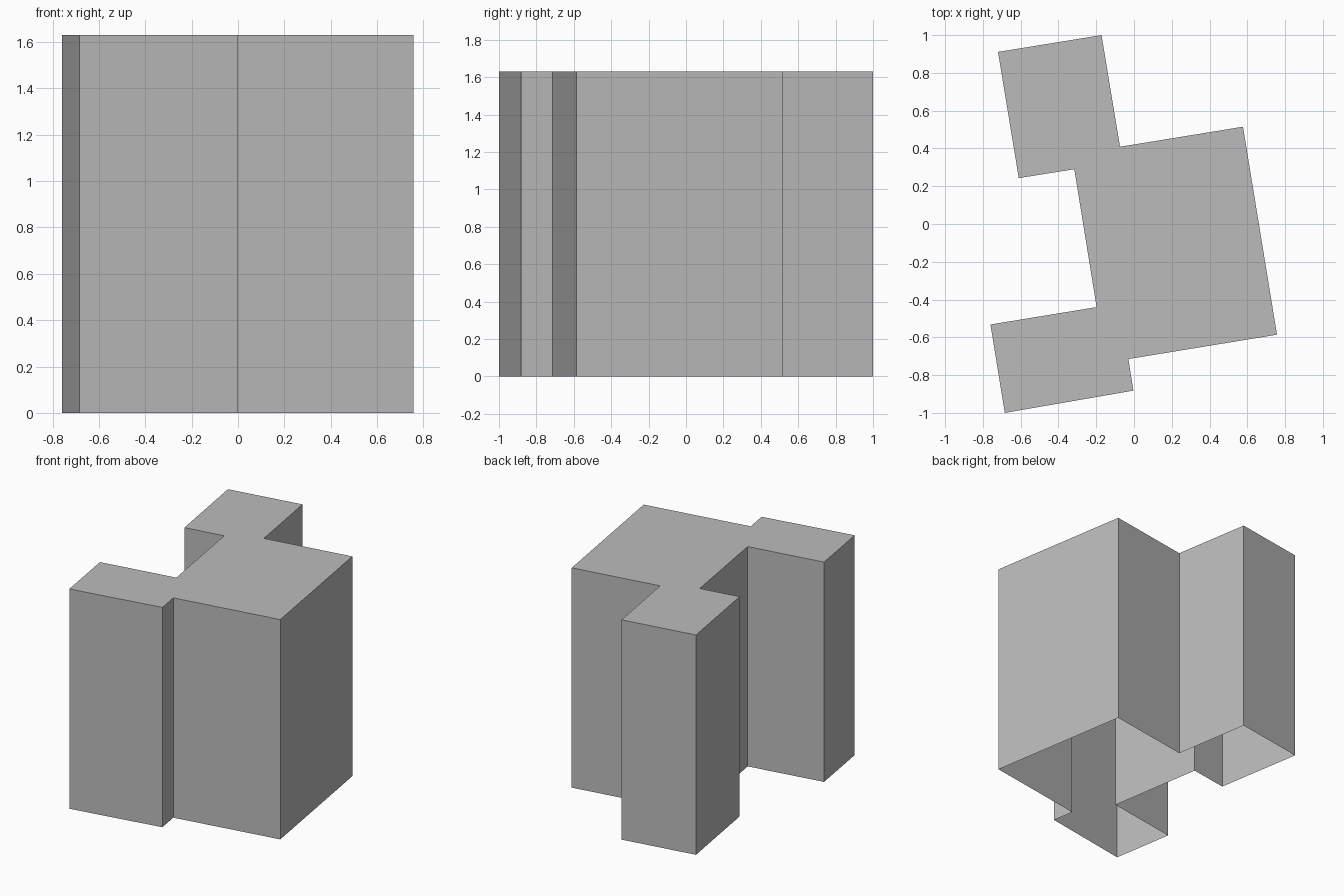
import bpy
import bmesh

HEIGHT = 1.63

cube = bpy.data.objects.get("Cube")
if cube:
    bpy.data.objects.remove(cube, do_unlink=True)

# Plain grey wall and roof material
grey = bpy.data.materials.new("plain_grey")
grey.use_nodes = True
colour = (0.5, 0.5, 0.5, 1.0)
grey.diffuse_color = colour
grey.node_tree.nodes["Principled BSDF"].inputs["Base Color"].default_value = colour

# Footprint, counter-clockwise: main block, rear wing, front wing
footprint = [
    (0.757, -0.586), (0.577, 0.515), (-0.074, 0.409),
    (-0.172, 1.0), (-0.72, 0.911), (-0.61, 0.243),
    (-0.316, 0.29), (-0.198, -0.44), (-0.76, -0.532),
    (-0.684, -1.0), (-0.003, -0.882), (-0.03, -0.715),
]


def build_shell(name, outline, height):
    """Flat roof with straight walls, open underneath."""
    bm = bmesh.new()
    low = [bm.verts.new((x, y, 0)) for x, y in outline]
    high = [bm.verts.new((x, y, height)) for x, y in outline]
    bm.faces.new(high)
    for i in range(len(outline)):
        j = (i + 1) % len(outline)
        bm.faces.new((low[i], low[j], high[j], high[i]))
    mesh = bpy.data.meshes.new(name)
    bm.to_mesh(mesh)
    bm.free()
    mesh.materials.append(grey)
    obj = bpy.data.objects.new(name, mesh)
    bpy.context.collection.objects.link(obj)
    return obj


build_shell("building_shell", footprint, HEIGHT)
